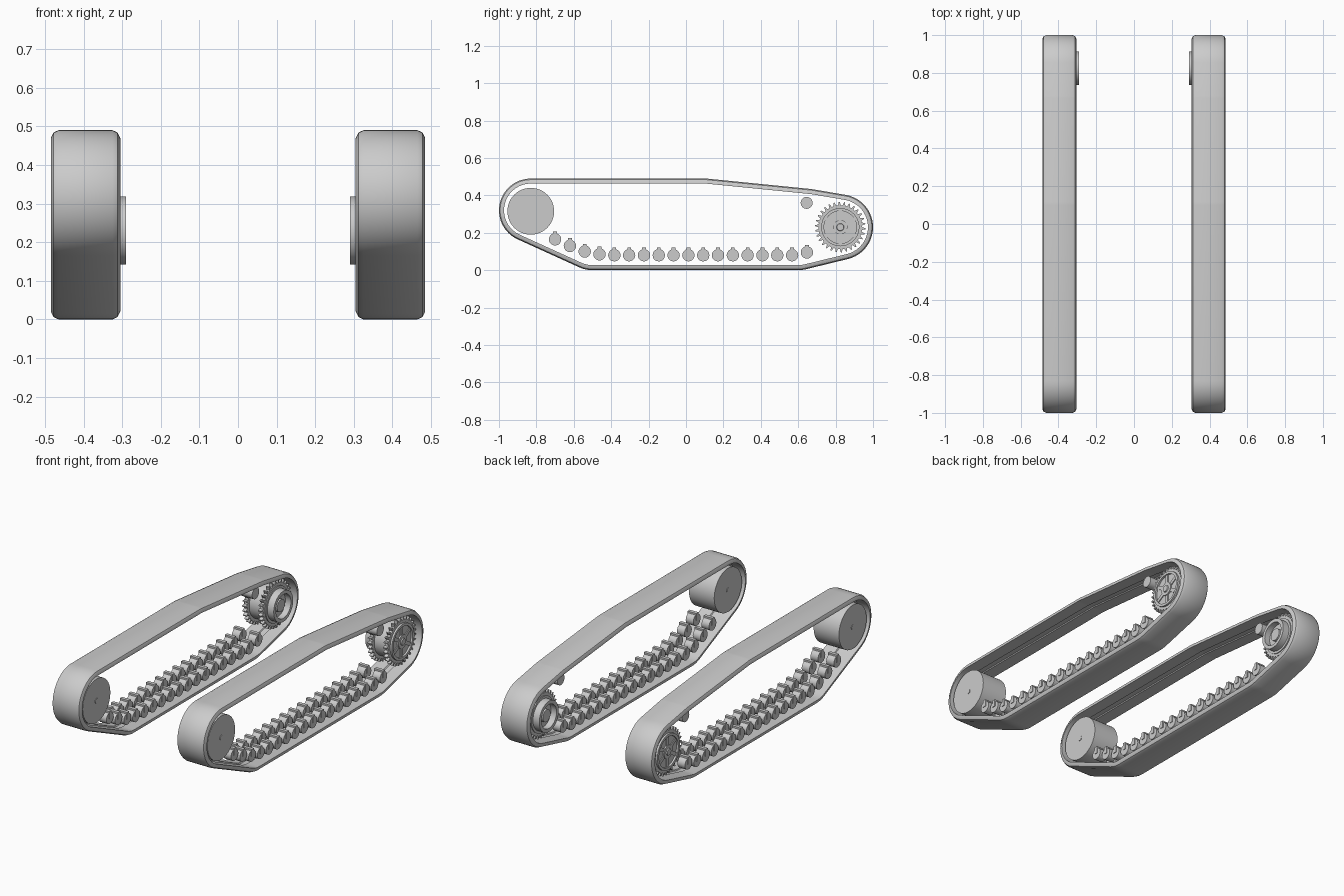
import bpy
import bmesh
from math import sin, cos, pi, tau, atan2, acos, hypot, ceil, radians

cube = bpy.data.objects.get("Cube")
if cube:
    bpy.data.objects.remove(cube, do_unlink=True)

steel = bpy.data.materials.new("plain_grey")
steel.use_nodes = True
GREY = (0.6, 0.6, 0.6, 1)
steel.diffuse_color = GREY
steel.node_tree.nodes["Principled BSDF"].inputs["Base Color"].default_value = GREY


def loft(bm, rings, closed=False):
    """Skin equal rings of points; cap the ends unless the loft closes on itself."""
    vs = [[bm.verts.new(p) for p in ring] for ring in rings]
    n = len(vs[0])
    for a in range(len(vs) if closed else len(vs) - 1):
        r0, r1 = vs[a], vs[(a + 1) % len(vs)]
        for i in range(n):
            j = (i + 1) % n
            bm.faces.new((r0[i], r0[j], r1[j], r1[i]))
    if not closed:
        bm.faces.new(vs[0])
        bm.faces.new(vs[-1])


def lathe(bm, y, z, profile, sides):
    """Turn (x, radius) points around an axle along x."""
    loft(bm, [[(x, y + r * cos(tau * i / sides), z + r * sin(tau * i / sides))
               for i in range(sides)] for x, r in profile])


def block(bm, y, z, x0, x1, r0, r1, width, angle):
    """Box pointing outwards from an axle at the given angle."""
    c, s, h = cos(angle), sin(angle), width / 2
    corners = ((r0, -h), (r1, -h), (r1, h), (r0, h))
    loft(bm, [[(x, y + r * c - t * s, z + r * s + t * c) for r, t in corners]
              for x in (x0, x1)])


def finish(name, bm):
    """Make the object on the left side and mirror it to the right."""
    bmesh.ops.recalc_face_normals(bm, faces=bm.faces)
    mesh = bpy.data.meshes.new(name)
    bm.to_mesh(mesh)
    bm.free()
    mesh.materials.append(steel)
    ob = bpy.data.objects.new(name, mesh)
    bpy.context.collection.objects.link(ob)
    bpy.ops.object.select_all(action='DESELECT')
    ob.select_set(True)
    bpy.context.view_layer.objects.active = ob
    bpy.ops.object.shade_smooth_by_angle(angle=radians(35))
    ob.modifiers.new("both_sides", 'MIRROR')


# Belt path: a band stretched around circles (y, z, radius), anticlockwise
circles = [(-0.83, 0.32, 0.17), (-0.50, 0.17, 0.17), (0.60, 0.17, 0.17),
           (0.825, 0.23, 0.175), (0.65, 0.265, 0.17), (0.10, 0.32, 0.17)]
normals = []
for k, (y, z, r) in enumerate(circles):
    y2, z2, r2 = circles[(k + 1) % len(circles)]
    normals.append(atan2(z2 - z, y2 - y) - acos((r - r2) / hypot(y2 - y, z2 - z)))
path = []
for k, (y, z, r) in enumerate(circles):
    start = normals[k - 1]
    turn = (normals[k] - start) % tau
    steps = max(2, ceil(turn / radians(7)))
    path += [(y, z, r, start + turn * i / steps) for i in range(steps + 1)]

# Belt section: (x, depth below the outer surface), rounded rims, shallow inner groove
half = [(0.07, 0), (0.083, 0.006), (0.09, 0.02), (0.09, 0.027),
        (0.018, 0.027), (0.014, 0.022)]
section = [(0.395 + x, d) for x, d in half] + [(0.395 - x, d) for x, d in reversed(half)]
bm = bmesh.new()
loft(bm, [[(x, y + (r - d) * cos(a), z + (r - d) * sin(a)) for x, d in section]
          for y, z, r, a in path], closed=True)
finish("track_belt", bm)

# Front drum with small axle ends
bm = bmesh.new()
lathe(bm, -0.83, 0.315, [(0.312, 0.014), (0.315, 0.014), (0.315, 0.125),
                         (0.475, 0.125), (0.475, 0.014), (0.478, 0.014)], 48)
finish("front_drum", bm)

# Road rollers in two rows, the first few climbing towards the drum
lift = {0: 0.085, 1: 0.05, 2: 0.02, 3: 0.005, 17: 0.015}
rollers, brackets = bmesh.new(), bmesh.new()
for row in (0.345, 0.445):
    for i in range(18):
        y, z = -0.70 + 0.0792 * i, 0.08 + lift.get(i, 0)
        lathe(rollers, y, z, [(row - 0.024, 0.033), (row + 0.024, 0.033)], 20)
        block(brackets, y, z, row - 0.028, row + 0.028, 0, 0.041, 0.02, pi / 2)
finish("road_rollers", rollers)
finish("roller_brackets", brackets)

# Return roller under the upper run
bm = bmesh.new()
lathe(bm, 0.645, 0.36, [(0.34, 0.032), (0.45, 0.032)], 24)
finish("return_roller", bm)

# Rear sprocket: body with inner collar, outer dish and hub
SY, SZ = 0.825, 0.23
bm = bmesh.new()
lathe(bm, SY, SZ, [(0.305, 0.035), (0.325, 0.035), (0.325, 0.068), (0.29, 0.068),
                   (0.29, 0.088), (0.33, 0.088), (0.33, 0.102), (0.468, 0.102),
                   (0.468, 0.087), (0.445, 0.087), (0.445, 0.038), (0.466, 0.038),
                   (0.466, 0.02), (0.472, 0.018)], 48)
finish("sprocket_body", bm)

bm = bmesh.new()
for k in range(6):
    block(bm, SY, SZ, 0.44, 0.462, 0.03, 0.092, 0.02, pi / 2 + k * tau / 6)
finish("sprocket_spokes", bm)

# Two toothed rings
TEETH = 30
bm = bmesh.new()
for x0 in (0.335, 0.435):
    rings = []
    for x in (x0, x0 + 0.022):
        ring = []
        for k in range(TEETH):
            for part, r in ((0, 0.117), (0.4, 0.117), (0.6, 0.135), (0.8, 0.135)):
                a = tau * (k + part) / TEETH
                ring.append((x, SY + r * cos(a), SZ + r * sin(a)))
        rings.append(ring)
    loft(bm, rings)
finish("sprocket_teeth", bm)
